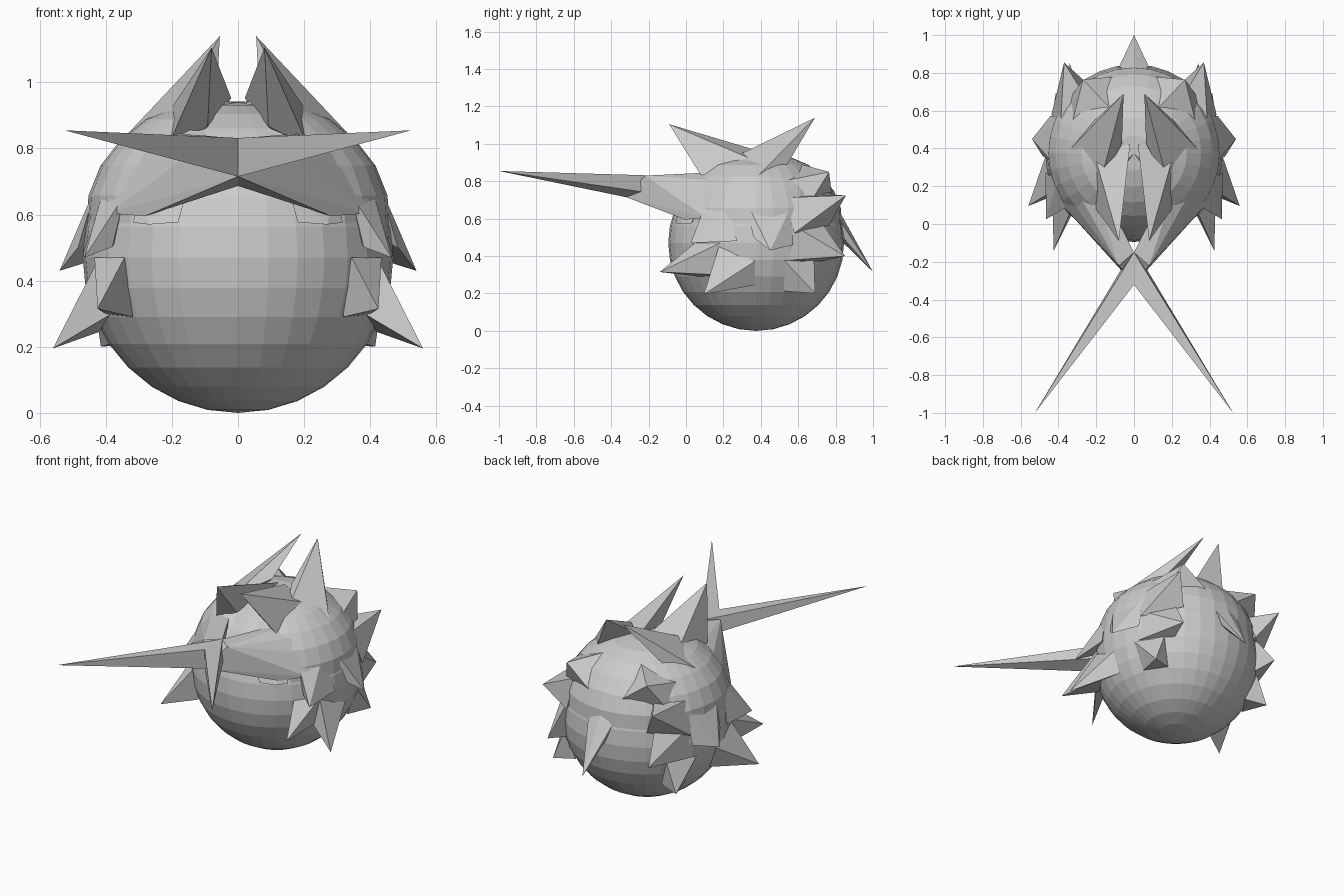
import bpy, bmesh
from mathutils import Vector

C = Vector((0, 0.375, 0.47))
R = 0.47


def finish(bm, name):
    bmesh.ops.recalc_face_normals(bm, faces=bm.faces)
    me = bpy.data.meshes.new(name)
    bm.to_mesh(me)
    bm.free()
    ob = bpy.data.objects.new(name, me)
    bpy.context.collection.objects.link(ob)
    return ob


def hull(name, *groups, both=True):
    """Convex hull of each point group, mirrored across x when wanted."""
    bm = bmesh.new()
    for pts in groups:
        for s in ((1, -1) if both else (1,)):
            vs = [bm.verts.new((p[0] * s, p[1], p[2])) for p in pts]
            bmesh.ops.convex_hull(bm, input=vs)
    bmesh.ops.delete(bm, geom=[v for v in bm.verts if not v.link_faces], context='VERTS')
    return finish(bm, name)


def on_head(p, r=0.47):
    return C + (Vector(p) - C).normalized() * r


def spike(name, tip, base, both=True, r=0.475):
    pts = [on_head(p, r) for p in base]
    mid = sum(pts, Vector()) / len(pts)
    root = C + (mid - C) * 0.85
    return hull(name, [Vector(tip), root] + pts, both=both)


# Head ball
bm = bmesh.new()
bmesh.ops.create_uvsphere(bm, u_segments=32, v_segments=16, radius=R)
bmesh.ops.translate(bm, vec=C, verts=bm.verts)
finish(bm, "head")

# Hair cap: swollen upper shell with a notch over the forehead
bm = bmesh.new()
bmesh.ops.create_uvsphere(bm, u_segments=32, v_segments=16, radius=R)
bmesh.ops.translate(bm, vec=C, verts=bm.verts)


def bare(f):
    c = f.calc_center_median()
    notch = abs(c.x) < 0.08 and c.y < 0.27
    brow = abs(c.x) < 0.25 and c.y < 0.12 and c.z < 0.68
    return c.z < 0.56 or notch or brow


bmesh.ops.delete(bm, geom=[f for f in bm.faces if bare(f)], context='FACES')
for v in bm.verts:
    d = v.co - C
    if v.is_boundary:
        r = R - 0.003
    else:
        r = R + 0.033 * min(1, max(0, (v.co.z - 0.5) / 0.25)) * min(1, d.xy.length / 0.25)
    v.co = C + d.normalized() * r
finish(bm, "hair_cap")

# Long crossing forelocks
base = [(-0.14, -0.02, 0.66), (-0.27, 0.01, 0.59), (-0.38, 0.12, 0.6),
        (-0.42, 0.2, 0.72), (-0.32, 0.17, 0.82), (-0.2, 0.12, 0.86), (-0.11, 0.08, 0.83)]
base = [on_head(p, 0.49) for p in base]
mid = [(0.0, -0.15, 0.83), (-0.08, -0.22, 0.83), (0, -0.32, 0.715),
       (-0.13, -0.13, 0.675), (0.01, -0.17, 0.69)]
cross = [(0.0, -0.15, 0.83), (-0.04, -0.27, 0.83), (0, -0.32, 0.715), (0.05, -0.21, 0.74)]
hull("forelock", base + mid, cross + [(0.525, -1.0, 0.855)])

# Small flap of hair under each forelock
spike("brow_flap", (-0.27, -0.02, 0.57),
      [(-0.14, 0.0, 0.67), (-0.17, -0.03, 0.57), (-0.3, 0.05, 0.57), (-0.3, 0.05, 0.68)], r=0.48)

# Top horns of hair, front and rear pairs
spike("front_horn", (0.08, -0.09, 1.105),
      [(0.02, 0.42, 0.94), (0.21, 0.38, 0.9), (0.21, 0.1, 0.8), (0.09, 0.12, 0.86)], r=0.485)
spike("rear_horn", (0.055, 0.69, 1.14),
      [(0.06, 0.42, 0.93), (0.17, 0.22, 0.88), (0.35, 0.38, 0.82), (0.22, 0.54, 0.89)], r=0.5)

# Side spikes: name, tip, base corners, base radius
spikes = [
    ("cheek_spike", (0.425, -0.14, 0.315),
     [(0.33, 0.06, 0.47), (0.44, 0.18, 0.47), (0.41, 0.18, 0.295), (0.31, 0.08, 0.295)], 0.475),
    ("jaw_spike", (0.56, 0.095, 0.195),
     [(0.43, 0.37, 0.38), (0.41, 0.37, 0.25), (0.38, 0.17, 0.3), (0.42, 0.18, 0.45)], 0.475),
    ("temple_spike", (0.465, 0.025, 0.47),
     [(0.34, 0.1, 0.66), (0.42, 0.22, 0.68), (0.44, 0.28, 0.48), (0.36, 0.1, 0.5)], 0.48),
    ("ear_spike", (0.54, 0.45, 0.43),
     [(0.44, 0.32, 0.7), (0.42, 0.58, 0.69), (0.44, 0.57, 0.46), (0.47, 0.36, 0.5)], 0.485),
    ("upper_back_spike", (0.37, 0.855, 0.725),
     [(0.4, 0.54, 0.72), (0.26, 0.68, 0.72), (0.26, 0.75, 0.56), (0.42, 0.57, 0.52)], 0.485),
    ("middle_back_spike", (0.34, 0.85, 0.4),
     [(0.41, 0.55, 0.57), (0.29, 0.72, 0.57), (0.28, 0.7, 0.38), (0.42, 0.55, 0.38)], 0.475),
    ("lower_back_spike", (0.415, 0.69, 0.2),
     [(0.42, 0.52, 0.38), (0.33, 0.67, 0.38), (0.28, 0.64, 0.22), (0.36, 0.52, 0.22)], 0.475),
    ("crown_tuft", (0.27, 0.765, 0.85),
     [(0.33, 0.52, 0.8), (0.1, 0.58, 0.88), (0.1, 0.77, 0.72), (0.33, 0.64, 0.66)], 0.49),
]
for name, tip, base, r in spikes:
    spike(name, tip, base, r=r)

# Tail lock at the back of the head
spike("tail_lock", (0, 1.0, 0.315),
      [(0, 0.84, 0.66), (0.08, 0.83, 0.58), (0.05, 0.83, 0.49), (-0.05, 0.83, 0.49), (-0.08, 0.83, 0.58)],
      both=False)
